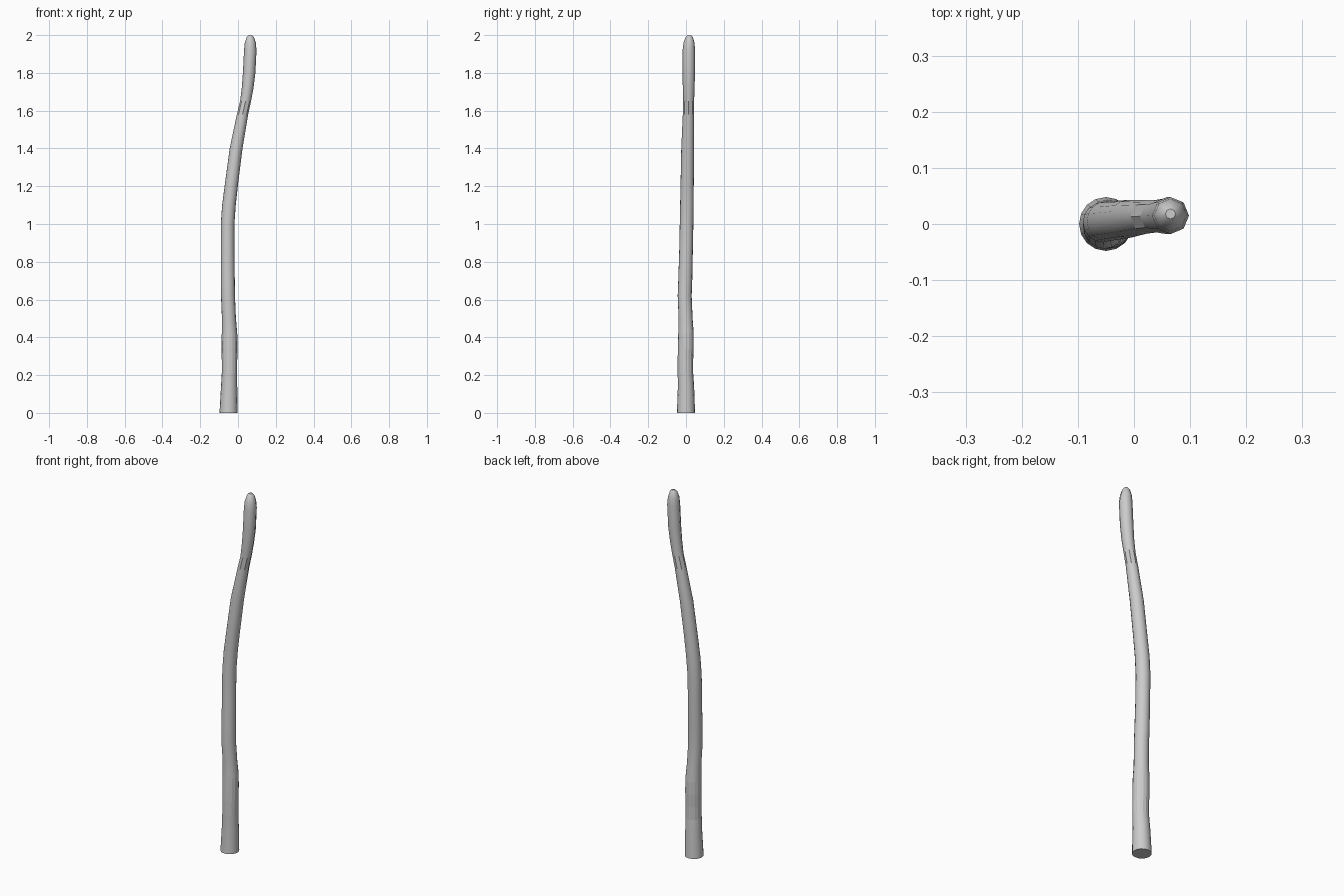
import bpy, bmesh, math

SIDES = 16

# Stick rings: z, centre x, centre y, radius
RINGS = [
    (0.00, -0.050, 0.000, 0.048), (0.14, -0.047, 0.000, 0.043),
    (0.21, -0.045, -0.003, 0.041), (0.28, -0.045, -0.003, 0.041),
    (0.35, -0.045, -0.001, 0.042), (0.42, -0.045, 0.000, 0.041),
    (0.50, -0.048, -0.002, 0.037), (0.62, -0.053, -0.007, 0.037),
    (0.70, -0.054, -0.004, 0.037), (0.85, -0.055, 0.000, 0.036),
    (1.00, -0.055, 0.003, 0.036), (1.10, -0.048, 0.005, 0.036),
    (1.20, -0.036, 0.006, 0.035), (1.40, -0.010, 0.009, 0.034),
    (1.58, 0.024, 0.013, 0.030), (1.65, 0.040, 0.014, 0.029),
    (1.72, 0.051, 0.014, 0.031), (1.80, 0.059, 0.015, 0.033),
    (1.92, 0.065, 0.015, 0.033), (1.96, 0.065, 0.016, 0.029),
    (1.99, 0.065, 0.017, 0.019), (2.00, 0.065, 0.018, 0.009),
]


def ring_verts(bm, z, cx, cy, r):
    verts = []
    for i in range(SIDES):
        a = 2 * math.pi * i / SIDES
        # the upper stick is eight-sided, the grip is round
        k = math.cos(math.pi / 8) if z > 1.5 and i % 2 else 1.0
        verts.append(bm.verts.new((cx + r * k * math.cos(a),
                                   cy + r * k * math.sin(a), z)))
    return verts


# Curved stick lofted from ring to ring
bm = bmesh.new()
loops = [ring_verts(bm, *ring) for ring in RINGS]
for row, (low, high) in enumerate(zip(loops, loops[1:])):
    # the grip bands and the upper collar are faceted
    faceted = 0.2 < RINGS[row][0] < 0.4 or 1.57 < RINGS[row][0] < 1.6
    for i in range(SIDES):
        j = (i + 1) % SIDES
        face = bm.faces.new((low[i], low[j], high[j], high[i]))
        face.smooth = not faceted

# End caps
bm.faces.new(loops[0][::-1])
bm.faces.new(loops[-1])
for loop in (loops[0],):
    for i in range(SIDES):
        bm.edges.get((loop[i], loop[(i + 1) % SIDES])).smooth = False

mesh = bpy.data.meshes.new("curved_stick")
bm.to_mesh(mesh)
bm.free()
stick = bpy.data.objects.new("curved_stick", mesh)
bpy.context.collection.objects.link(stick)
